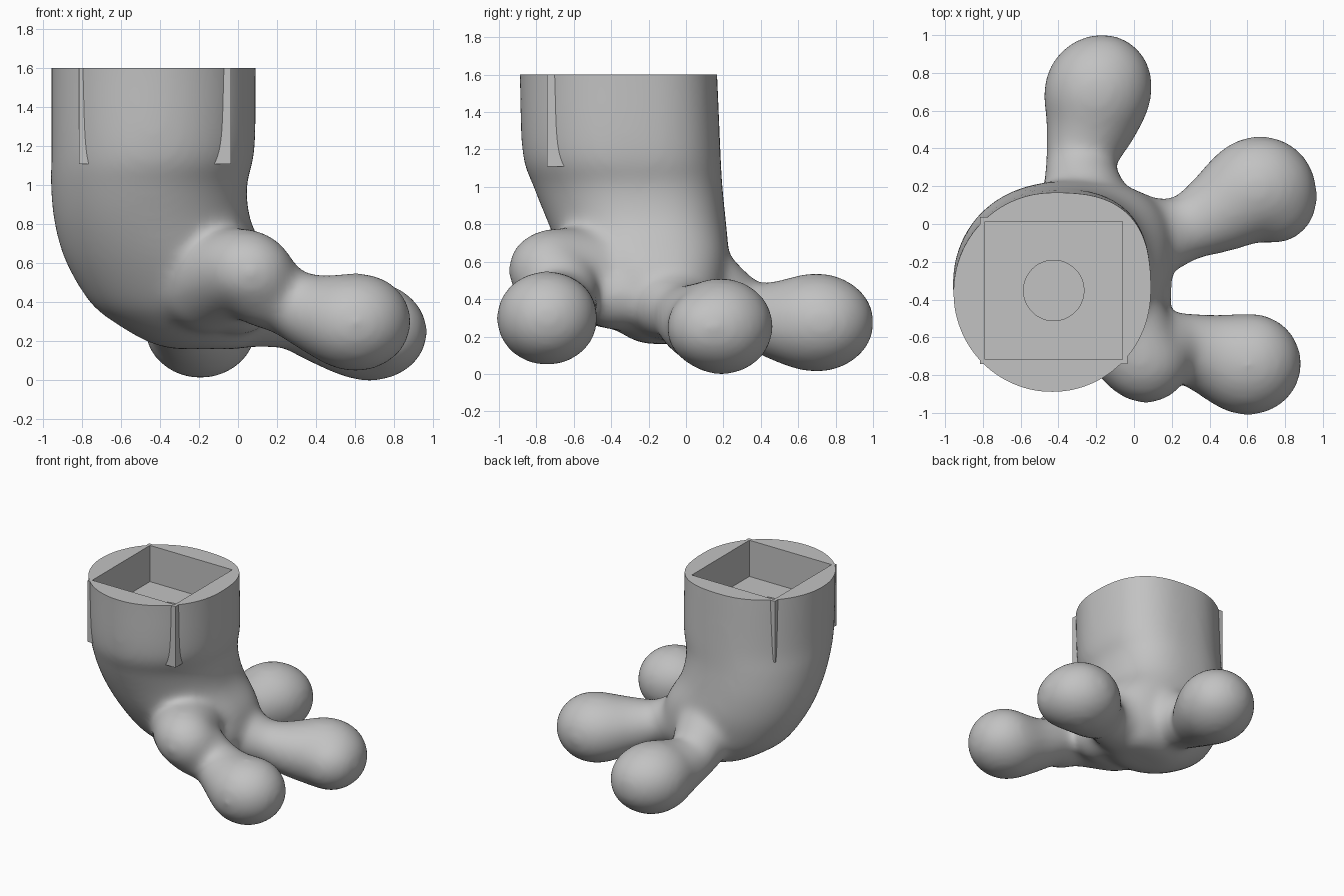
import bpy, bmesh, math
from mathutils import Vector, Matrix

cube = bpy.data.objects.get("Cube")
if cube:
    bpy.data.objects.remove(cube, do_unlink=True)

grey = bpy.data.materials.new("plain grey")
grey.use_nodes = True
grey.diffuse_color = (0.54, 0.54, 0.54, 1)
grey.node_tree.nodes["Principled BSDF"].inputs["Base Color"].default_value = (0.54, 0.54, 0.54, 1)

TOP = 1.6
AXIS = (-0.425, -0.352)


def make_object(name, bm):
    mesh = bpy.data.meshes.new(name)
    bm.to_mesh(mesh)
    bm.free()
    obj = bpy.data.objects.new(name, mesh)
    bpy.context.collection.objects.link(obj)
    mesh.materials.append(grey)
    return obj


def spline(points, steps):
    """Catmull-Rom interpolation through tuples of any length."""
    pts = [Vector(p) for p in points]
    pts = [pts[0]] + pts + [pts[-1]]
    out = []
    for a, b, c, d in zip(pts, pts[1:], pts[2:], pts[3:]):
        for i in range(steps):
            t = i / steps
            out.append(0.5 * (2 * b + (c - a) * t + (2 * a - 5 * b + 4 * c - d) * t * t
                              + (3 * b - a - 3 * c + d) * t ** 3))
    return out + [pts[-1]]


def add_trunk(bm, rows, sides=64):
    """Loft ovals given as height, x range and y range, fuller at the back left."""
    rings = []
    for z, x0, x1, y0, y1 in spline(rows, 4):
        ring = []
        for i in range(sides):
            a = math.tau * i / sides
            c, s = math.cos(a), math.sin(a)
            bulge = 1 + 0.1 * math.sin(2 * a) ** 2 * (c > 0) * (s > 0)
            ring.append(bm.verts.new(((x0 + x1) / 2 + (x1 - x0) / 2 * c * bulge,
                                      (y0 + y1) / 2 + (y1 - y0) / 2 * s * bulge, z)))
        rings.append(ring)
    for low, high in zip(rings, rings[1:]):
        for i in range(sides):
            j = (i + 1) % sides
            bm.faces.new((low[i], low[j], high[j], high[i]))
    bm.faces.new(rings[0][::-1])
    bm.faces.new(rings[-1])


def add_toe(bm, path):
    """Chain of overlapping, slightly flattened balls given as x, y, z and radius."""
    for x, y, z, r in spline(path, 7):
        bmesh.ops.create_icosphere(bm, subdivisions=3, radius=r + 0.012,
                                   matrix=Matrix.Translation((x, y, z))
                                   @ Matrix.Diagonal((1, 1, 0.93, 1)))


def box(name, half, z0, z1):
    bm = bmesh.new()
    bmesh.ops.create_cube(bm, size=1, matrix=Matrix.Translation((*AXIS, (z0 + z1) / 2))
                          @ Matrix.Diagonal((2 * half, 2 * half, z1 - z0, 1)))
    return make_object(name, bm)


def apply(obj, kind, **settings):
    mod = obj.modifiers.new(kind, kind)
    for key, value in settings.items():
        setattr(mod, key, value)
    bpy.context.view_layer.objects.active = obj
    bpy.ops.object.modifier_apply(modifier=mod.name)


def combine(obj, other, operation):
    apply(obj, "BOOLEAN", object=other, operation=operation, solver="EXACT")
    bpy.data.objects.remove(other, do_unlink=True)


# Bent trunk running down into the palm
body = bmesh.new()
add_trunk(body, [
    (0.16, -0.34, 0.02, -0.22, 0.02),
    (0.20, -0.47, 0.10, -0.32, 0.11),
    (0.30, -0.64, 0.18, -0.45, 0.18),
    (0.40, -0.76, 0.22, -0.54, 0.21),
    (0.60, -0.88, 0.18, -0.65, 0.23),
    (0.80, -0.94, 0.07, -0.735, 0.215),
    (1.00, -0.96, 0.045, -0.815, 0.195),
    (1.18, -0.957, 0.085, -0.875, 0.185),
    (1.60, -0.957, 0.09, -0.89, 0.167),
    (1.80, -0.957, 0.09, -0.90, 0.157)])

# Web of flesh between the front and middle toes
add_toe(body, [(0.0, -0.38, 0.42, 0.19), (0.0, -0.20, 0.42, 0.19)])

# Three round-tipped toes
add_toe(body, [(-0.25, 0.0, 0.52, 0.25), (-0.26, 0.13, 0.43, 0.215),
               (-0.28, 0.25, 0.36, 0.185), (-0.28, 0.36, 0.31, 0.175),
               (-0.22, 0.56, 0.28, 0.235),
               (-0.195, 0.69, 0.275, 0.275), (-0.17, 0.74, 0.275, 0.257)])
add_toe(body, [(0.0, -0.08, 0.40, 0.235), (0.12, -0.07, 0.36, 0.195),
               (0.28, -0.02, 0.32, 0.165), (0.46, 0.07, 0.28, 0.21),
               (0.66, 0.19, 0.255, 0.267), (0.735, 0.13, 0.245, 0.225)])
add_toe(body, [(-0.15, -0.40, 0.51, 0.28), (0.04, -0.715, 0.565, 0.215),
               (0.12, -0.68, 0.48, 0.205), (0.26, -0.655, 0.40, 0.175),
               (0.43, -0.70, 0.335, 0.21),
               (0.58, -0.74, 0.30, 0.258), (0.62, -0.74, 0.30, 0.258)])
foot = make_object("trunk_with_toes", body)

# Melt the parts into one soft skin
apply(foot, "REMESH", mode="VOXEL", voxel_size=0.022)
apply(foot, "SMOOTH", factor=0.5, iterations=28)

# Square sleeve whose corners show as ribs, then a flat top
combine(foot, box("sleeve", 0.39, 1.11, 1.7), "UNION")
combine(foot, box("top_cutter", 1.0, TOP, 2.2), "DIFFERENCE")

# Square socket with a round hole in its floor
combine(foot, box("socket_cutter", 0.365, 1.31, 1.9), "DIFFERENCE")
hole = bmesh.new()
bmesh.ops.create_cone(hole, cap_ends=True, segments=48, radius1=0.16, radius2=0.16, depth=0.5,
                      matrix=Matrix.Translation((*AXIS, 1.25)))
combine(foot, make_object("hole_cutter", hole), "DIFFERENCE")

# Smooth skin with crisp cut edges
bpy.ops.object.select_all(action="DESELECT")
foot.select_set(True)
bpy.context.view_layer.objects.active = foot
bpy.ops.object.shade_smooth_by_angle(angle=math.radians(35))
